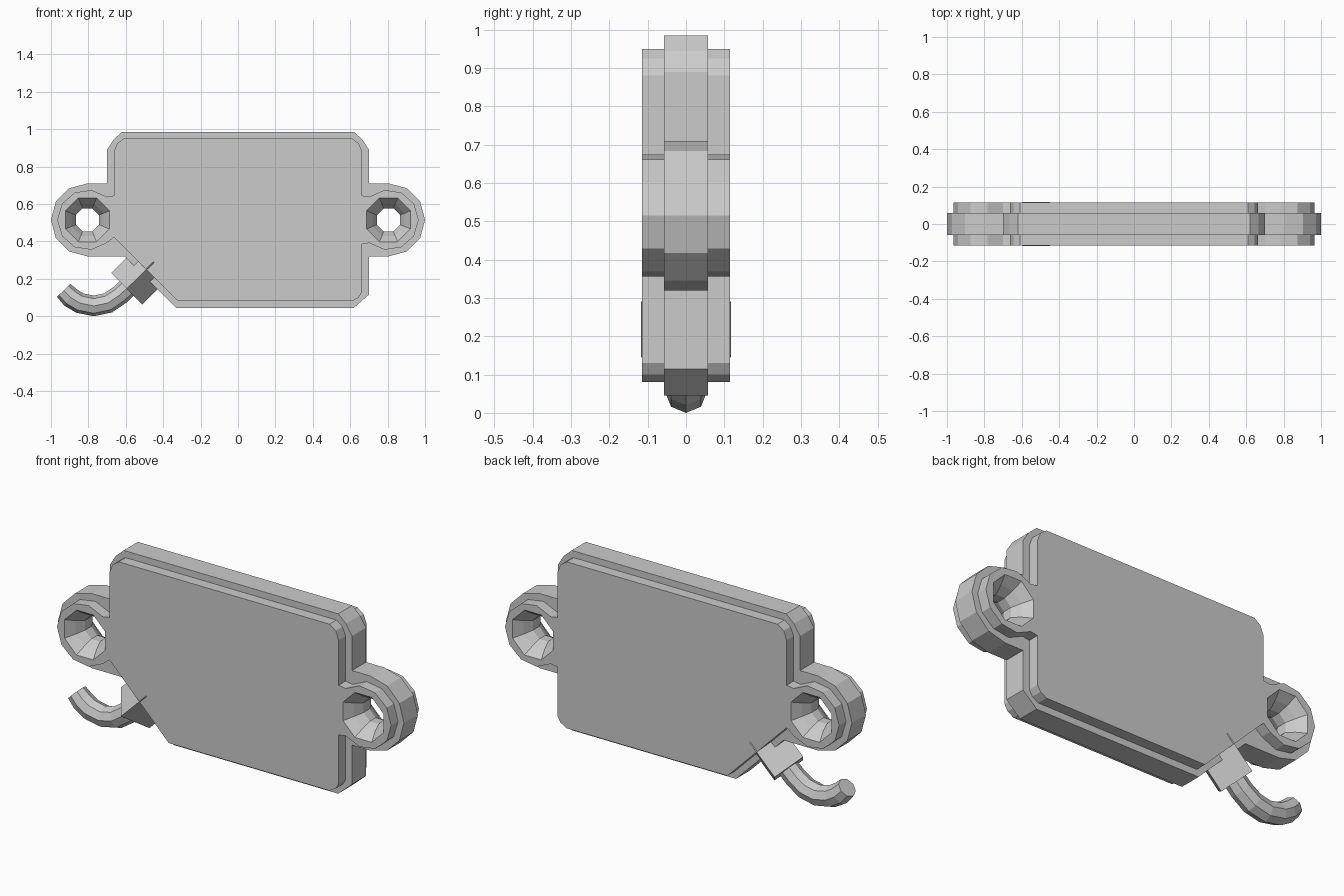
import bpy, bmesh
from math import sin, cos, pi, radians
from mathutils import Vector

if "Cube" in bpy.data.objects:
    bpy.data.objects.remove(bpy.data.objects["Cube"])

EAR_X, EAR_Z = 0.805, 0.515


def make_object(name, bm):
    bmesh.ops.recalc_face_normals(bm, faces=bm.faces[:])
    mesh = bpy.data.meshes.new(name)
    bm.to_mesh(mesh)
    bm.free()
    obj = bpy.data.objects.new(name, mesh)
    bpy.context.collection.objects.link(obj)
    return obj


def skin(name, rings):
    """Bridge rings of equal size and cap both ends."""
    bm = bmesh.new()
    loops = [[bm.verts.new(p) for p in ring] for ring in rings]
    n = len(loops[0])
    for a, b in zip(loops, loops[1:]):
        for i in range(n):
            j = (i + 1) % n
            bm.faces.new((a[i], a[j], b[j], b[i]))
    bm.faces.new(loops[0])
    bm.faces.new(loops[-1])
    return make_object(name, bm)


def prism(name, outline, depth):
    return skin(name, [[(x, y, z) for x, z in outline] for y in (-depth, depth)])


def ear(r, limit, n):
    """Right-hand ear arc, from top to bottom, as x, z points."""
    angles = [radians(limit - 2 * limit * i / (n - 1)) for i in range(n)]
    return [(EAR_X + r * cos(a), EAR_Z + r * sin(a)) for a in angles]


def mirrored(points):
    return [(-x, z) for x, z in reversed(points)]


# Wide middle rim
rim_ear = ear(0.195, 90, 7)
rim_right = [(0.62, 0.985), (0.665, 0.945), (0.70, 0.89), (0.70, 0.71)] + rim_ear
rim_right += [(0.70, 0.32), (0.70, 0.115), (0.62, 0.045)]
rim_left = [(-0.33, 0.045), (-0.605, 0.32)] + mirrored(rim_ear)
rim_left += [(-0.70, 0.71), (-0.70, 0.89), (-0.665, 0.945), (-0.62, 0.985)]
body = prism("case_body", rim_right + rim_left, 0.058)

# Narrower, thicker core that forms the raised front and back plates
core_ear = ear(0.161, 130, 9)
core_right = [(0.61, 0.95), (0.645, 0.925), (0.663, 0.88), (0.663, 0.645)] + core_ear
core_right += [(0.663, 0.385), (0.663, 0.13), (0.645, 0.10), (0.61, 0.08)]
core_left = [(-0.32, 0.08), (-0.663, 0.423)] + mirrored(core_ear)
core_left += [(-0.663, 0.645), (-0.663, 0.88), (-0.645, 0.925), (-0.61, 0.95)]
core = prism("raised_core", core_right + core_left, 0.115)

# Double-flared eight-sided screw holes
half = [(0.135, 0.14), (0.115, 0.127), (0.07, 0.092), (0.025, 0.067)]
profile = half + [(-y, r) for y, r in reversed(half)]
cutters = []
for side, label in ((-1, "left"), (1, "right")):
    rings = [[(side * EAR_X + r * cos((i + 0.5) * pi / 4), y,
               EAR_Z + r * sin((i + 0.5) * pi / 4)) for i in range(8)]
             for y, r in profile]
    cutters.append(skin(label + "_hole_cutter", rings))

# Join the core and cut the holes
for tool, op in [(core, "UNION")] + [(c, "DIFFERENCE") for c in cutters]:
    mod = body.modifiers.new(tool.name, "BOOLEAN")
    mod.operation = op
    mod.solver = "EXACT"
    mod.object = tool
    tool.hide_render = True
bpy.context.view_layer.update()
final = bpy.data.meshes.new_from_object(
    body.evaluated_get(bpy.context.evaluated_depsgraph_get()))
body.modifiers.clear()
body.data = final
for tool in [core] + cutters:
    bpy.data.objects.remove(tool)


def tube(name, path, radii, sides, phase=0.0):
    """Sweep a polygon along an x, z path lying in the y = 0 plane."""
    pts = [Vector((x, 0, z)) for x, z in path]
    rings = []
    for i, p in enumerate(pts):
        t = (pts[min(i + 1, len(pts) - 1)] - pts[max(i - 1, 0)]).normalized()
        across = Vector((-t.z, 0, t.x))
        ring = []
        for k in range(sides):
            a = 2 * pi * k / sides + phase
            ring.append(p + across * (radii[i] * cos(a)) + Vector((0, radii[i] * sin(a), 0)))
        rings.append(ring)
    return skin(name, rings)


# Square collar set edge-forward on the slanted corner
tube("cable_collar", [(-0.45, 0.29), (-0.595, 0.147)], [0.118, 0.118], 4)

# Curved cable stub
cable = [(-0.56, 0.182), (-0.63, 0.115), (-0.695, 0.071), (-0.77, 0.055),
         (-0.845, 0.07), (-0.895, 0.1), (-0.932, 0.138)]
tube("cable_stub", cable, [0.053, 0.054, 0.055, 0.055, 0.055, 0.055, 0.05], 8)
